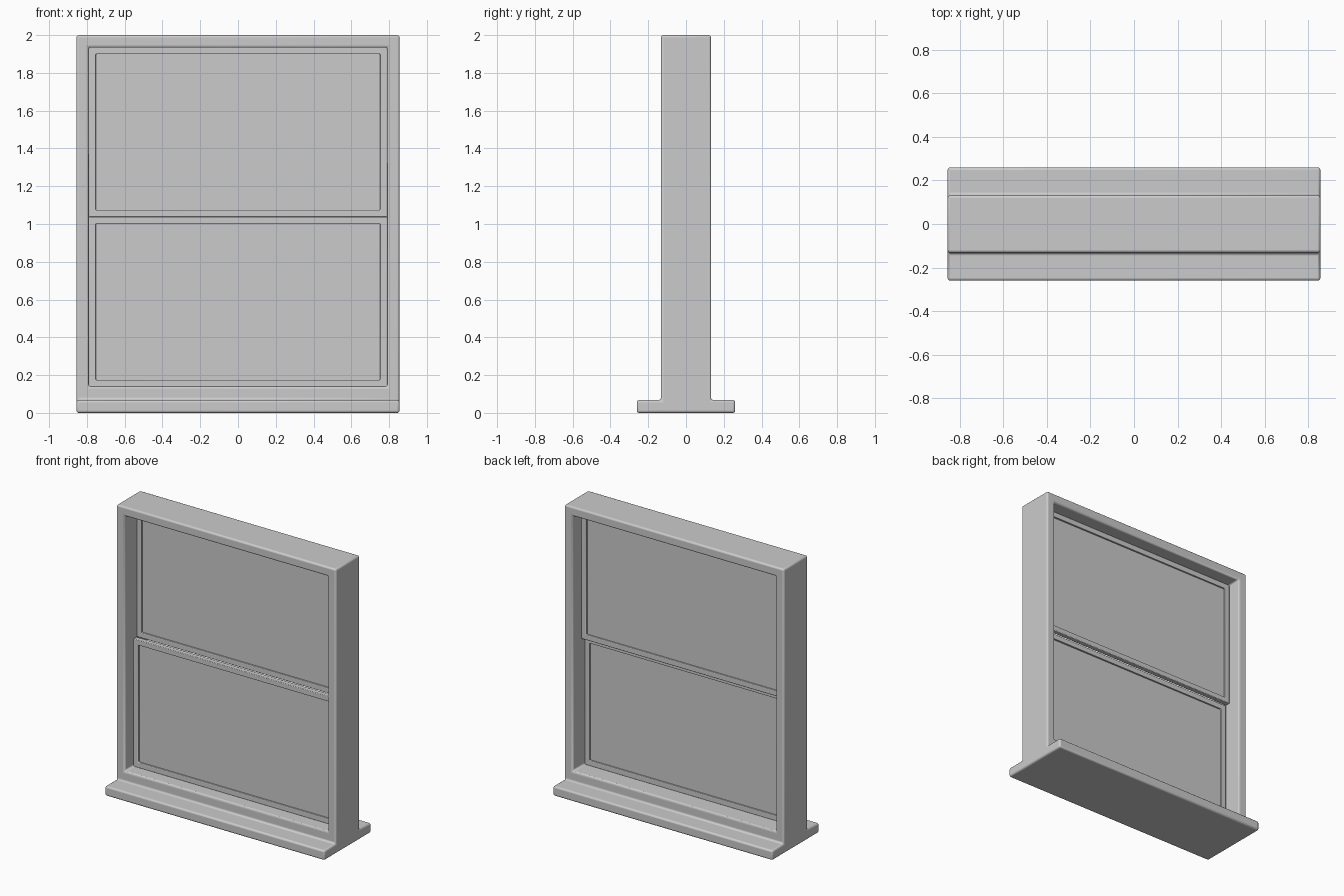
import bpy, bmesh

if "Cube" in bpy.data.objects:
    bpy.data.objects.remove(bpy.data.objects["Cube"])


def finish(bm, name, bevel, segments=3):
    bmesh.ops.recalc_face_normals(bm, faces=bm.faces)
    mesh = bpy.data.meshes.new(name)
    bm.to_mesh(mesh)
    bm.free()
    obj = bpy.data.objects.new(name, mesh)
    bpy.context.collection.objects.link(obj)
    if bevel:
        mod = obj.modifiers.new("Bevel", 'BEVEL')
        mod.width = bevel
        mod.segments = segments
        mod.limit_method = 'ANGLE'
    bpy.ops.object.select_all(action='DESELECT')
    obj.select_set(True)
    bpy.context.view_layer.objects.active = obj
    bpy.ops.object.shade_smooth_by_angle()
    return obj


def ring(outer, inner, y0, y1):
    """Mitred rectangular frame; rects are (half width, bottom, top)."""
    bm = bmesh.new()
    loops = []
    for (hw, z0, z1), y in ((outer, y0), (inner, y0), (inner, y1), (outer, y1)):
        corners = ((-hw, z0), (hw, z0), (hw, z1), (-hw, z1))
        loops.append([bm.verts.new((x, y, z)) for x, z in corners])
    for a, b in zip(loops, loops[1:] + loops[:1]):
        for i in range(4):
            j = (i + 1) % 4
            bm.faces.new((a[i], a[j], b[j], b[i]))
    bmesh.ops.recalc_face_normals(bm, faces=bm.faces)
    return bm


def pull(bm, face, offset):
    """Extrude one face by an offset and return its side faces."""
    new = bmesh.ops.extrude_discrete_faces(bm, faces=[face])["faces"][0]
    bmesh.ops.translate(bm, verts=new.verts, vec=offset)
    bm.normal_update()
    return [f for e in new.edges for f in e.link_faces if f is not new]


# Outer frame with the sill pulled out of its underside
W, D, SILL = 0.855, 0.132, 0.068
bm = ring((W, SILL, 2.0), (0.79, 0.14, 1.935), -D, D)
bm.normal_update()
under = min(bm.faces, key=lambda f: f.calc_center_median().z)
sides = pull(bm, under, (0, 0, -SILL))
for face in [f for f in sides if abs(f.normal.y) > 0.9]:
    pull(bm, face, (0, 0.128 if face.normal.y > 0 else -0.128, 0))
finish(bm, "window_frame", 0.012)

# Two sliding sashes, each with a pane; the lower one sits in front
RAIL, T = 0.037, 0.036
for name, z0, z1, y0 in (("lower", 0.138, 1.037, -T), ("upper", 1.037, 1.936, 0)):
    bm = ring((0.79, z0, z1), (0.79 - RAIL, z0 + RAIL, z1 - RAIL), y0, y0 + T)
    finish(bm, name + "_sash", 0.004, 2)

    bm = bmesh.new()
    bmesh.ops.create_cube(bm, size=1)
    bmesh.ops.scale(bm, verts=bm.verts, vec=(1.54, 0.008, z1 - z0 - 0.04))
    bmesh.ops.translate(bm, verts=bm.verts, vec=(0, y0 + T / 2, (z0 + z1) / 2))
    finish(bm, name + "_pane", 0)
